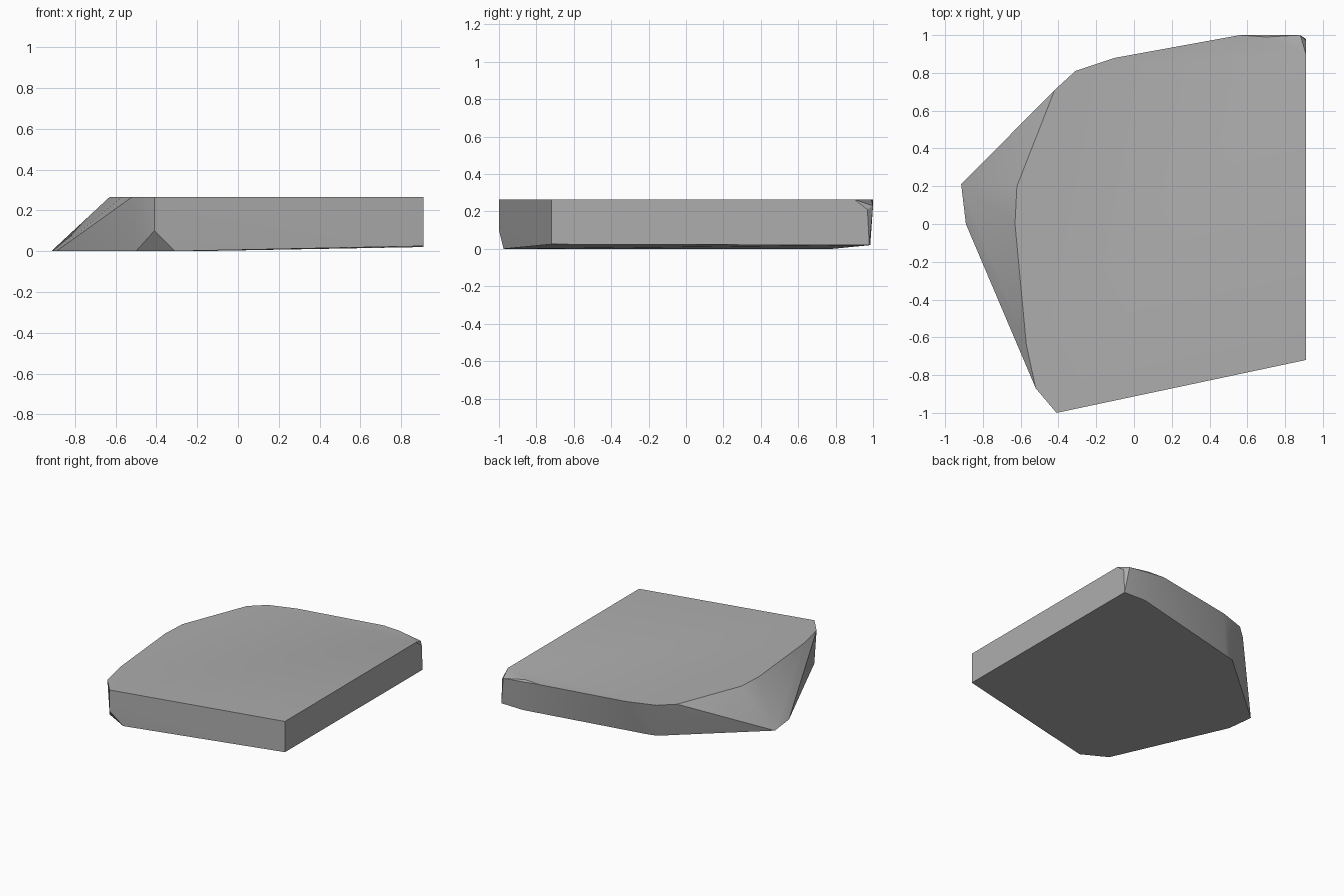
import bpy, bmesh, math

cube = bpy.data.objects.get("Cube")
if cube:
    bpy.data.objects.remove(cube, do_unlink=True)

TOP = 0.265

# Outline of the flat upper face
top_rim = [(0.91, -0.72), (0.91, 0.90), (0.70, 0.99), (0.56, 1.0), (-0.10, 0.88),
           (-0.31, 0.81), (-0.42, 0.71), (-0.62, 0.20), (-0.63, 0.0),
           (-0.57, -0.64), (-0.52, -0.87), (-0.41, -1.0)]
# Gently tilted underside with the pointed side ledge
base_rim = [(0.91, -0.72, 0.025), (0.91, 0.98, 0.02), (0.72, 0.985, 0.02),
            (-0.20, 0.78, 0), (-0.28, 0.76, 0), (-0.915, 0.21, 0),
            (-0.89, 0.0, 0), (-0.50, -0.87, 0), (-0.31, -0.975, 0)]
# Chipped corners
chips = [(-0.41, -1.0, 0.10), (0.91, 0.97, 0.21), (0.88, 1.0, 0.23)]

bm = bmesh.new()
for p in [(x, y, TOP) for x, y in top_rim] + base_rim + chips:
    bm.verts.new(p)
bmesh.ops.convex_hull(bm, input=bm.verts[:])
bmesh.ops.dissolve_limit(bm, angle_limit=math.radians(0.8),
                         verts=bm.verts[:], edges=bm.edges[:])
bmesh.ops.recalc_face_normals(bm, faces=bm.faces[:])

mesh = bpy.data.meshes.new("stone_slab")
bm.to_mesh(mesh)
bm.free()
slab = bpy.data.objects.new("stone_slab", mesh)
bpy.context.collection.objects.link(slab)

# Plain grey stone
mat = bpy.data.materials.new("grey_stone")
mat.use_nodes = True
color = (0.42, 0.42, 0.42, 1)
mat.diffuse_color = color
mat.node_tree.nodes["Principled BSDF"].inputs["Base Color"].default_value = color
mesh.materials.append(mat)

# Soft shading across shallow facets, crisp at the rims
bpy.ops.object.select_all(action='DESELECT')
slab.select_set(True)
bpy.context.view_layer.objects.active = slab
bpy.ops.object.shade_smooth_by_angle(angle=math.radians(30))
